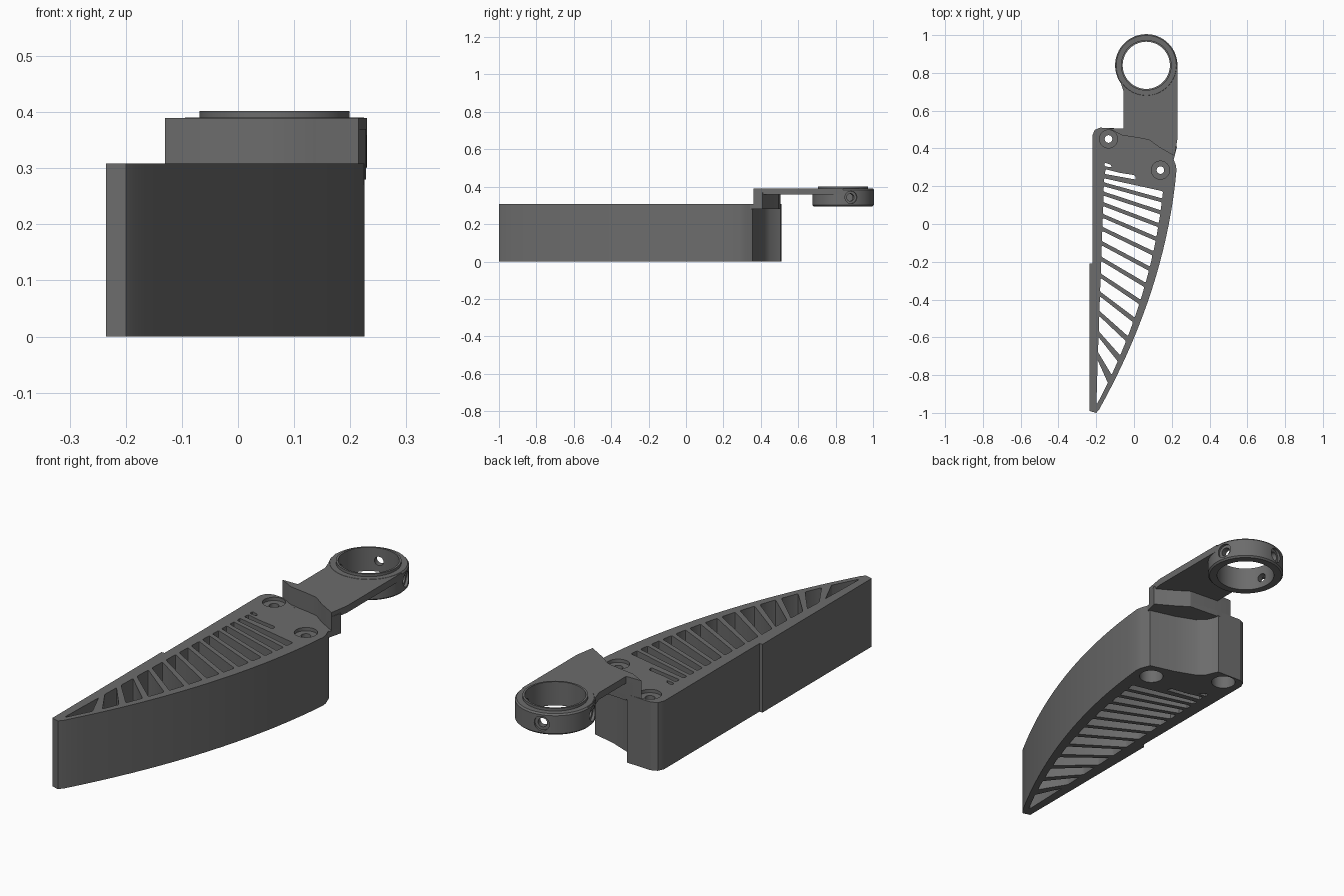
import bpy, bmesh, math
from mathutils import Vector

if "Cube" in bpy.data.objects:
    bpy.data.objects.remove(bpy.data.objects["Cube"], do_unlink=True)

# Single flat grey
grey = bpy.data.materials.new("dark_grey")
GREY = (0.15, 0.15, 0.15, 1)
grey.diffuse_color = GREY
grey.use_nodes = True
for node in grey.node_tree.nodes:
    if node.type == 'BSDF_PRINCIPLED':
        node.inputs["Base Color"].default_value = GREY


def finish(bm, name):
    bmesh.ops.recalc_face_normals(bm, faces=bm.faces)
    mesh = bpy.data.meshes.new(name)
    bm.to_mesh(mesh)
    bm.free()
    mesh.materials.append(grey)
    obj = bpy.data.objects.new(name, mesh)
    bpy.context.collection.objects.link(obj)
    return obj


def prism(name, outline, z0, z1, rounding=0):
    """Extrude a flat outline upward, optionally rounding its corners."""
    bm = bmesh.new()
    base = bm.faces.new([bm.verts.new((x, y, z0)) for x, y in outline])
    up = bmesh.ops.extrude_face_region(bm, geom=[base], use_keep_orig=True)
    verts = [g for g in up["geom"] if isinstance(g, bmesh.types.BMVert)]
    bmesh.ops.translate(bm, vec=(0, 0, z1 - z0), verts=verts)
    if rounding:
        posts = [e for e in bm.edges if abs(e.verts[0].co.z - e.verts[1].co.z) > 0.001]
        bmesh.ops.bevel(bm, geom=posts, offset=rounding, segments=2, profile=0.5,
                        affect='EDGES', clamp_overlap=True)
    return finish(bm, name)


def lathe(name, profile, centre, steps=64):
    """Spin a closed (radius, height) profile round a vertical axis."""
    bm = bmesh.new()
    cx, cy = centre
    vs = [bm.verts.new((cx + r, cy, z)) for r, z in profile]
    es = [bm.edges.new((vs[i - 1], vs[i])) for i in range(len(vs))]
    bmesh.ops.spin(bm, geom=vs + es, cent=(cx, cy, 0), axis=(0, 0, 1),
                   angle=math.tau, steps=steps)
    bmesh.ops.remove_doubles(bm, verts=bm.verts, dist=1e-5)
    return finish(bm, name)


def rod(start, end, radius, sides=32):
    """Cylinder cutter between two points."""
    a, b = Vector(start), Vector(end)
    bm = bmesh.new()
    bmesh.ops.create_cone(bm, cap_ends=True, segments=sides, radius1=radius,
                          radius2=radius, depth=(b - a).length)
    turn = (b - a).to_track_quat('Z', 'Y').to_matrix().to_4x4()
    bm.transform(turn)
    bmesh.ops.translate(bm, vec=(a + b) / 2, verts=bm.verts)
    return finish(bm, "cutter")


def cut(obj, cutters):
    for c in cutters:
        c.hide_render = True
        mod = obj.modifiers.new("cut", 'BOOLEAN')
        mod.operation, mod.solver, mod.object = 'DIFFERENCE', 'EXACT', c
    bpy.context.view_layer.update()
    graph = bpy.context.evaluated_depsgraph_get()
    mesh = bpy.data.meshes.new_from_object(obj.evaluated_get(graph))
    obj.modifiers.clear()
    obj.data = mesh
    for c in cutters:
        bpy.data.objects.remove(c, do_unlink=True)


# Blade body: straight back, curved edge, notched rear end
TOP = 0.308


def edge_x(y):
    d = 0.285 - y
    return 0.225 - 0.09 * d - 0.184 * d * d


curve = [(edge_x(y), y) for y in (-0.98 + 1.265 * i / 18 for i in range(19))]
rear = [(0.222, 0.31), (0.205, 0.355), (0.09, 0.385), (0, 0.42), (-0.035, 0.45),
        (-0.06, 0.505), (-0.18, 0.51), (-0.208, 0.498), (-0.22, 0.47)]
back = [(-0.22, -0.21), (-0.235, -0.21), (-0.235, -0.99), (-0.2, -1)]
body = prism("blade_body", curve + rear + back, 0, TOP)


# Slanted through slots between ribs
def taper(y):
    return (0.2 - y) / 1.15


def left_x(y):
    return -0.16 - 0.04 * taper(y)


def right_x(y):
    return edge_x(y) - 0.06 + 0.035 * taper(y)


def rib(i):
    t = i / 11
    yl = 0.21 - 0.5 * t - 0.41 * t * t
    yr = 0.125 - 0.67 * t - 0.275 * t * t
    slope = (yl - yr) / (right_x(yr) - left_x(yl))
    return yl, yr, 0.01 * math.sqrt(1 + slope * slope)


slots = [[(-0.155, 0.265), (0.01, 0.235), (0.005, 0.258), (-0.08, 0.272), (-0.15, 0.29)],
         [(-0.155, 0.305), (-0.115, 0.3), (-0.125, 0.315), (-0.155, 0.325)]]
for i in range(-1, 11):
    l0, r0, h0 = rib(i)
    l1, r1, h1 = rib(i + 1)
    pts = [(left_x, l0 - h0), (left_x, l1 + h1), (right_x, r1 + h1), (right_x, r0 - h0)]
    slots.append([(f(y), y) for f, y in pts])
l0, r0, h0 = rib(11)
slots.append([(left_x(l0 - h0), l0 - h0), (-0.199, -0.95), (-0.194, -0.95),
              (right_x(r0 - h0), r0 - h0)])
cutters = [prism("cutter", s, -0.1, 0.5, 0.006) for s in slots]

# Screw holes, counterbored above and below
for x, y in ((0.14, 0.285), (-0.135, 0.45)):
    for r, z0, z1 in ((0.02, -0.1, 0.5), (0.048, TOP - 0.015, 0.5), (0.052, -0.1, 0.1)):
        cutters.append(rod((x, y, z0), (x, y, z1), r))
cut(body, cutters)

# Bracket: flange, upright step and handle plate
front = [(-0.13, 0.505), (-0.065, 0.47), (0.03, 0.455), (0.08, 0.445),
         (0.135, 0.405), (0.215, 0.36)]
step_rear = [(0.228, 0.41), (0.15, 0.455), (0.09, 0.495), (-0.055, 0.506)]
flange_front = [(-0.05, 0.46), (0, 0.4), (0.09, 0.365), (0.205, 0.325)]
flange = prism("bracket_flange", flange_front + [front[-1]] + step_rear, 0.28, TOP - 0.001)
step = prism("bracket_step", front + step_rear, 0.285, 0.37)
CENTRE = (0.065, 0.84)
plate = prism("handle_plate", front + [(0.23, 0.45), (0.23, 0.84), (-0.098, 0.84),
              (-0.09, 0.79), (-0.07, 0.745), (-0.055, 0.70), (-0.055, 0.506)], 0.358, 0.389)
cut(plate, [rod((*CENTRE, 0.2), (*CENTRE, 0.6), 0.15, 64)])

# End ring with raised lip and radial screw holes
ring = lathe("handle_ring", [(0.125, 0.295), (0.158, 0.295), (0.165, 0.302), (0.165, 0.383),
             (0.159, 0.39), (0.134, 0.39), (0.134, 0.402), (0.125, 0.402)], CENTRE)
holes = []
for degrees in (15, 105, 195):
    a = math.radians(degrees)

    def at(r):
        return (CENTRE[0] + r * math.cos(a), CENTRE[1] + r * math.sin(a), 0.343)

    holes += [rod(at(0.09), at(0.22), 0.02, 24), rod(at(0.152), at(0.22), 0.033, 24)]
cut(ring, holes)

# Smooth shading with crisp edges
bpy.ops.object.select_all(action='DESELECT')
for obj in (body, flange, step, plate, ring):
    obj.select_set(True)
bpy.context.view_layer.objects.active = body
bpy.ops.object.shade_smooth_by_angle(angle=math.radians(25))
